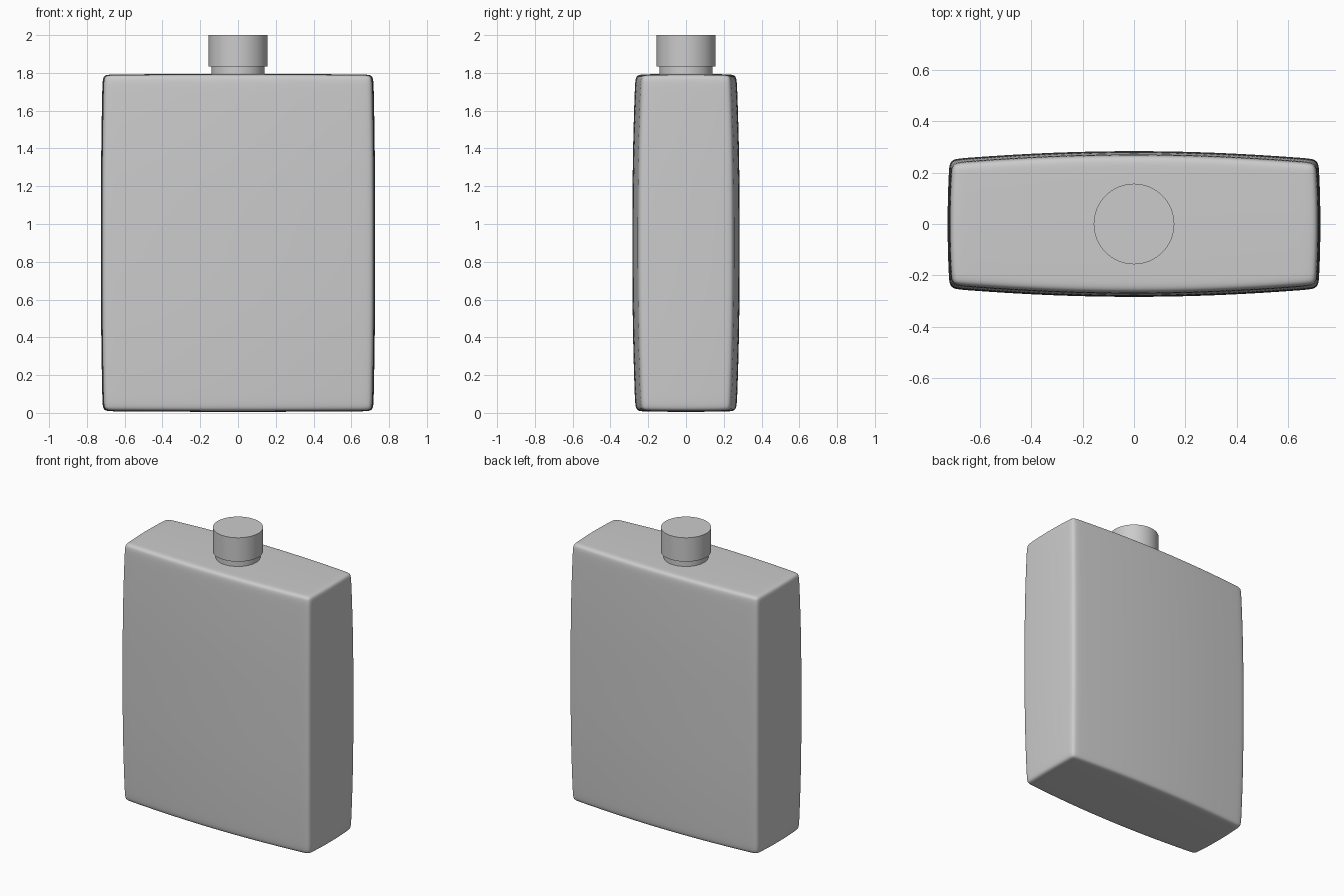
import bpy, bmesh
from mathutils import Vector

if "Cube" in bpy.data.objects:
    bpy.data.objects.remove(bpy.data.objects["Cube"])

HALF = Vector((0.727, 0.287, 0.895))   # half size of the body
MID_Z = 0.9


def finish(name, bm):
    me = bpy.data.meshes.new(name)
    bm.to_mesh(me)
    bm.free()
    ob = bpy.data.objects.new(name, me)
    bpy.context.collection.objects.link(ob)
    return ob


# flask body: box cage with support loops, gently bulged, then subdivided
bm = bmesh.new()
bmesh.ops.create_cube(bm, size=2)
for axis in range(3):
    inset = 0.055 / HALF[axis]
    for t in (-1 + inset, -0.5, 0, 0.5, 1 - inset):
        co, no = Vector(), Vector()
        co[axis], no[axis] = t, 1
        bmesh.ops.bisect_plane(bm, geom=bm.verts[:] + bm.edges[:] + bm.faces[:],
                               plane_co=co, plane_no=no)
for v in bm.verts:
    x, y, z = v.co
    v.co = Vector((x * HALF.x * (1 - 0.012 * y**2 - 0.014 * z**4),
                   y * HALF.y * (1 - 0.12 * x**2 - 0.06 * z**4),
                   z * HALF.z * (1 - 0.004 * x**2 - 0.004 * y**2) + MID_Z))
for f in bm.faces:
    f.smooth = True
body = finish("flask_body", bm)
sub = body.modifiers.new("smooth", 'SUBSURF')
sub.levels = sub.render_levels = 3


# neck and cap: plain cylinders
def cylinder(name, radius, z0, z1):
    bm = bmesh.new()
    bmesh.ops.create_cone(bm, cap_ends=True, segments=64, radius1=radius,
                          radius2=radius, depth=z1 - z0)
    bmesh.ops.translate(bm, verts=bm.verts, vec=(0, 0, (z0 + z1) / 2))
    ob = finish(name, bm)
    bpy.ops.object.select_all(action='DESELECT')
    ob.select_set(True)
    bpy.context.view_layer.objects.active = ob
    bpy.ops.object.shade_smooth_by_angle()


cylinder("neck", 0.14, 1.77, 1.84)
cylinder("screw_cap", 0.157, 1.835, 2.0)
